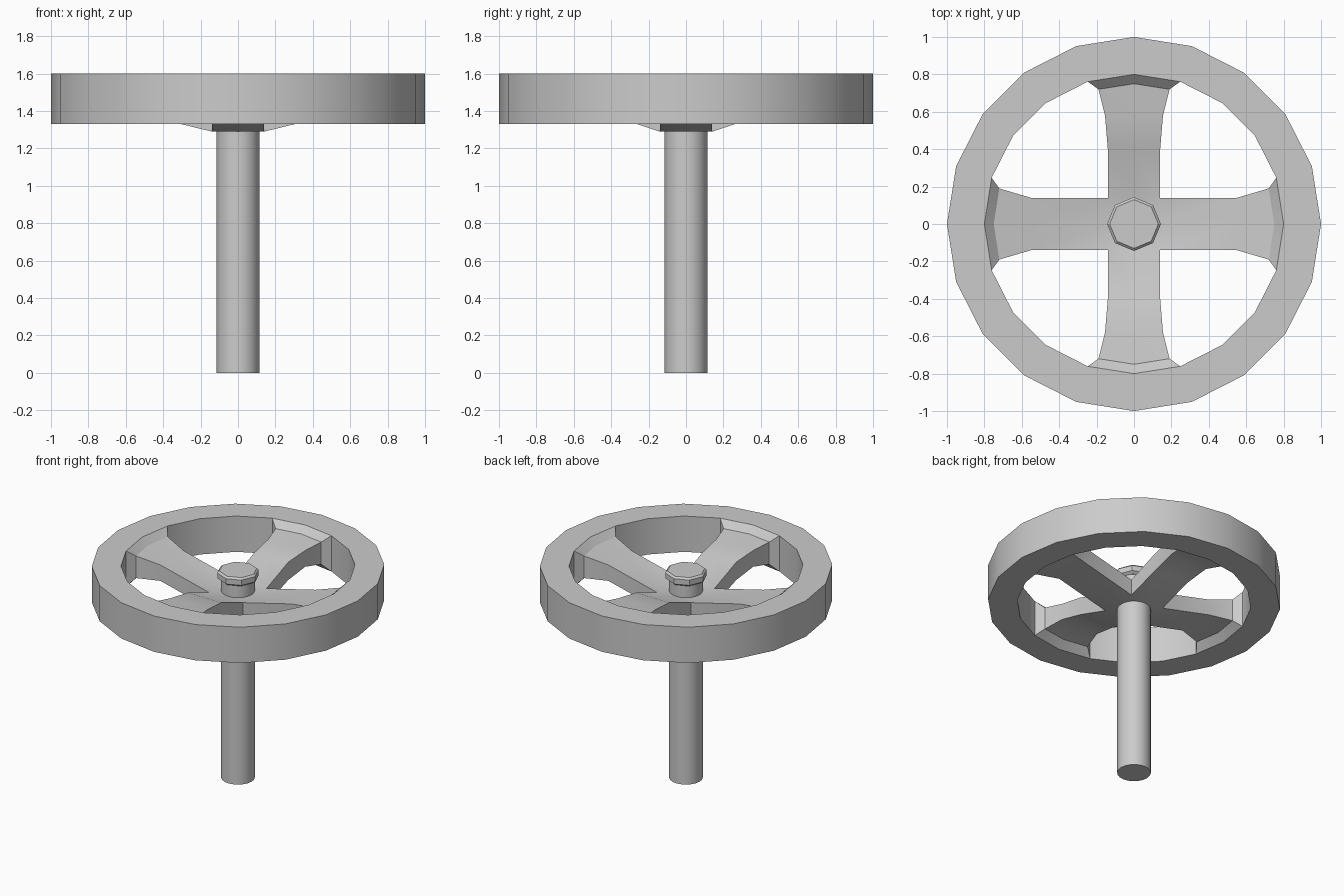
import bpy, bmesh
from math import cos, sin, pi, radians

if "Cube" in bpy.data.objects:
    bpy.data.objects.remove(bpy.data.objects["Cube"])


def finish(bm, name):
    bmesh.ops.remove_doubles(bm, verts=bm.verts, dist=0.0005)
    bmesh.ops.recalc_face_normals(bm, faces=bm.faces)
    mesh = bpy.data.meshes.new(name)
    bm.to_mesh(mesh)
    bm.free()
    ob = bpy.data.objects.new(name, mesh)
    bpy.context.collection.objects.link(ob)
    bpy.ops.object.select_all(action='DESELECT')
    ob.select_set(True)
    bpy.context.view_layer.objects.active = ob
    bpy.ops.object.shade_smooth_by_angle(angle=radians(25))
    return ob


def lathe(name, profile, sides, closed=False):
    """Spin (radius, z) points around z; an open profile gets end caps."""
    bm = bmesh.new()
    rings = [[bm.verts.new((r * cos(2 * pi * i / sides), r * sin(2 * pi * i / sides), z))
              for i in range(sides)] for r, z in profile]
    pairs = list(zip(rings, rings[1:]))
    if closed:
        pairs.append((rings[-1], rings[0]))
    else:
        bm.faces.new(rings[0])
        bm.faces.new(rings[-1])
    for a, b in pairs:
        for i in range(sides):
            j = (i + 1) % sides
            bm.faces.new((a[i], a[j], b[j], b[i]))
    return finish(bm, name)


# Wheel rim, stem and octagonal nut
lathe("wheel_rim", [(1, 1.33), (1, 1.6), (0.8, 1.6), (0.8, 1.33)], 20, closed=True)
lathe("stem", [(0.115, 0), (0.115, 1.53)], 20)
lathe("stem_nut", [(0.122, 1.5), (0.144, 1.515), (0.144, 1.555), (0.13, 1.568)], 8)

# Spoke sections: edge distance, centre distance, half width, top z, bottom z
start = [(0, 0, 0, 1.41, 1.29), (0.14, 0.14, 0.14, 1.41, 1.29)]
end = [(0.72, 0.75, 0.19, 1.552, 1.385), (0.761, 0.8, 0.247, 1.6, 1.33)]
x_arm = start + [(0.55, 0.55, 0.14, 1.51, 1.39)] + end
y_arm = start + [(0.4, 0.4, 0.14, 1.51, 1.375), (0.58, 0.58, 0.155, 1.533, 1.41)] + end

bm = bmesh.new()
for k in range(4):
    c, s = round(cos(k * pi / 2)), round(sin(k * pi / 2))
    rows = []
    for edge, mid, w, top, bottom in (y_arm if k % 2 else x_arm):
        loop = [(edge, -w, top), (mid, 0, top), (edge, w, top),
                (edge, w, bottom), (mid, 0, bottom), (edge, -w, bottom)]
        rows.append([bm.verts.new((x * c - y * s, x * s + y * c, z)) for x, y, z in loop])
    for n, (a, b) in enumerate(zip(rows, rows[1:])):
        for i in range(6):
            # no side walls inside the hub
            if n == 0 and i in (2, 5):
                continue
            j = (i + 1) % 6
            bm.faces.new((a[i], a[j], b[j], b[i]))
finish(bm, "spokes")
